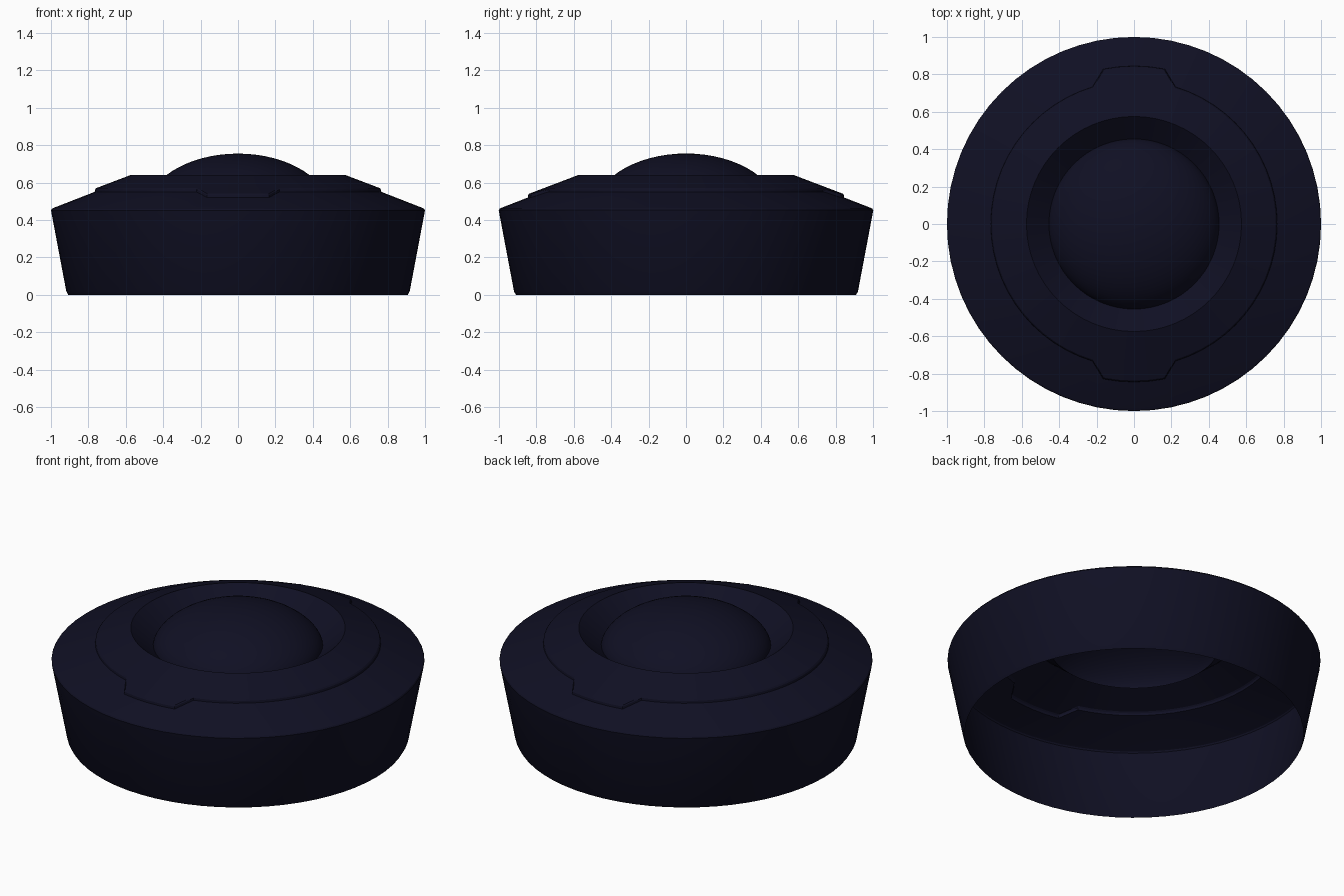
import bpy, bmesh, math

cube = bpy.data.objects.get("Cube")
if cube:
    bpy.data.objects.remove(cube, do_unlink=True)

SEGMENTS = 64

# Single dark navy colour
navy = bpy.data.materials.new("dark_navy")
navy.use_nodes = True
color = (0.005, 0.005, 0.017, 1)
navy.diffuse_color = color
navy.node_tree.nodes["Principled BSDF"].inputs["Base Color"].default_value = color


def plate_radius(k):
    """Outline of the raised plate: a circle with a tab at front and back."""
    quarter = SEGMENTS // 4
    from_tab = min(abs(k - quarter), abs(k - 3 * quarter))
    return 0.843 if from_tab <= 2 else 0.764


def lower_cone(r):
    return 0.465 + (0.985 - r) * 0.39


def upper_cone(r):
    return 0.64 - (r - 0.575) * 0.38


def ring(r, z):
    return lambda k: (r, z)


def outline(offset, slope, drop=0):
    def point(k):
        r = plate_radius(k) + offset
        return r, slope(r) - drop
    return point


def lathe(name, rings):
    """Skin a stack of rings, listed from outside inwards."""
    bm = bmesh.new()
    loops = []
    for rule in rings:
        loop = []
        for k in range(SEGMENTS):
            a = math.tau * k / SEGMENTS
            r, z = rule(k)
            loop.append(bm.verts.new((r * math.cos(a), r * math.sin(a), z)))
        loops.append(loop)
    for low, high in zip(loops, loops[1:]):
        for k in range(SEGMENTS):
            n = (k + 1) % SEGMENTS
            bm.faces.new((low[k], low[n], high[n], high[k]))
    bmesh.ops.remove_doubles(bm, verts=bm.verts, dist=0.0001)
    mesh = bpy.data.meshes.new(name)
    bm.to_mesh(mesh)
    bm.free()
    mesh.materials.append(navy)
    obj = bpy.data.objects.new(name, mesh)
    bpy.context.collection.objects.link(obj)
    bpy.ops.object.select_all(action="DESELECT")
    obj.select_set(True)
    bpy.context.view_layer.objects.active = obj
    bpy.ops.object.shade_smooth_by_angle(angle=math.radians(25))
    return obj


# Open-bottomed tapered wall with a rounded shoulder and sloping top
lathe("outer_shell", [
    ring(0.908, 0), ring(0.918, 0.018), ring(0.998, 0.442), ring(1.0, 0.452),
    ring(0.995, 0.46), ring(0.985, 0.465), outline(0.002, lower_cone),
])

# Raised tabbed plate that dips into the central recess
lathe("raised_plate", [
    outline(0.002, lower_cone), outline(0, upper_cone, 0.005),
    outline(-0.006, upper_cone), ring(0.575, 0.64), ring(0.455, 0.54),
])

# Central dome rising out of the recess
steps = 14
dome = []
for i in range(steps + 1):
    t = math.pi / 2 * (1 - i / steps)
    dome.append(ring(0.455 * math.sin(t), 0.54 + 0.215 * max(math.cos(t), 0) ** 1.25))
lathe("center_dome", dome)
